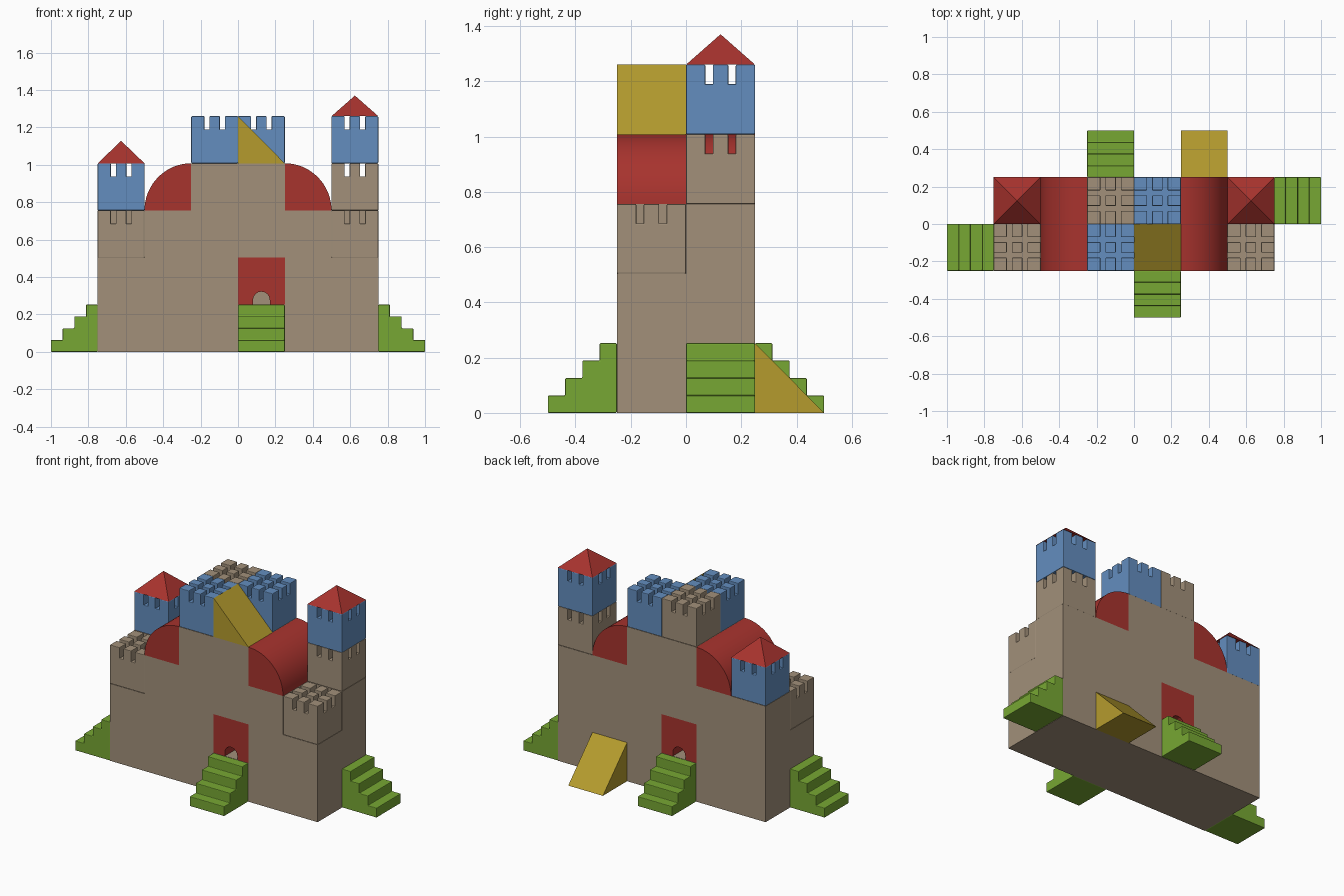
import bpy, bmesh, math
from mathutils import Matrix, Vector

cube = bpy.data.objects.get("Cube")
if cube:
    bpy.data.objects.remove(cube, do_unlink=True)

W = 0.25          # width of one toy block
H = 0.252         # height of one course
SLOT = 0.07       # depth of the battlement slots


def material(name, rgb):
    mat = bpy.data.materials.new(name)
    mat.use_nodes = True
    mat.diffuse_color = (*rgb, 1)
    bsdf = mat.node_tree.nodes["Principled BSDF"]
    bsdf.inputs["Base Color"].default_value = (*rgb, 1)
    bsdf.inputs["Roughness"].default_value = 0.8
    return mat


TAN = material("tan stone", (0.36, 0.28, 0.195))
RED = material("brick red", (0.39, 0.033, 0.027))
BLUE = material("sky blue", (0.126, 0.27, 0.52))
GREEN = material("grass green", (0.185, 0.39, 0.033))
YELLOW = material("mustard yellow", (0.46, 0.33, 0.027))


def finish(name, bm, mat, bevel=0.0, smooth=False):
    bmesh.ops.recalc_face_normals(bm, faces=bm.faces)
    mesh = bpy.data.meshes.new(name)
    bm.to_mesh(mesh)
    bm.free()
    mesh.materials.append(mat)
    obj = bpy.data.objects.new(name, mesh)
    bpy.context.collection.objects.link(obj)
    if bevel:
        mod = obj.modifiers.new("soft edges", "BEVEL")
        mod.width, mod.segments = bevel, 2
    if smooth:
        bpy.ops.object.select_all(action="DESELECT")
        obj.select_set(True)
        bpy.context.view_layer.objects.active = obj
        bpy.ops.object.shade_smooth_by_angle(angle=math.radians(30))
    return obj


def add_box(bm, lo, hi):
    lo, hi = Vector(lo), Vector(hi)
    place = Matrix.Translation((lo + hi) / 2) @ Matrix.Diagonal((*(hi - lo), 1))
    bmesh.ops.create_cube(bm, size=1, matrix=place)


def prism(name, profile, mat, loc, turn=0, depth=W, bevel=0.0, smooth=False):
    """Extrude an upright profile sideways, then turn it about z."""
    bm = bmesh.new()
    face = bm.faces.new([bm.verts.new((u, -depth / 2, z)) for u, z in profile])
    ext = bmesh.ops.extrude_face_region(bm, geom=[face])
    moved = [v for v in ext["geom"] if isinstance(v, bmesh.types.BMVert)]
    bmesh.ops.translate(bm, verts=moved, vec=(0, depth, 0))
    place = Matrix.Translation(loc) @ Matrix.Rotation(math.radians(turn), 4, "Z")
    bmesh.ops.transform(bm, matrix=place, verts=bm.verts)
    return finish(name, bm, mat, bevel, smooth)


def battlement(name, mat, x, y, z):
    """Block with three by three merlons; x, y, z is its lower corner."""
    bm = bmesh.new()
    top = z + H
    add_box(bm, (x, y, z), (x + W, y + W, top - SLOT))
    spans = [(0, 0.07), (0.097, 0.153), (0.18, W)]
    for a, b in spans:
        for c, d in spans:
            add_box(bm, (x + a, y + c, top - SLOT - 0.012), (x + b, y + d, top))
    return finish(name, bm, mat, bevel=0.004)


def roof(name, x, y, z, height):
    bm = bmesh.new()
    place = Matrix.Translation((x + W / 2, y + W / 2, z + height / 2))
    place = place @ Matrix.Rotation(math.pi / 4, 4, "Z")
    bmesh.ops.create_cone(bm, cap_ends=True, segments=4, radius1=W / math.sqrt(2),
                          radius2=0, depth=height, matrix=place)
    return finish(name, bm, RED)


# Main wall, leaving one cell open for each door and lower corners for battlements
bm = bmesh.new()
add_box(bm, (-3 * W, -W, 0), (3 * W, W, H))
add_box(bm, (-3 * W, -W, H), (0, 0, 2 * H))
add_box(bm, (W, -W, H), (3 * W, 0, 2 * H))
add_box(bm, (-3 * W, 0, H), (-W, W, 2 * H))
add_box(bm, (0, 0, H), (3 * W, W, 2 * H))
add_box(bm, (-2 * W, -W, 2 * H), (2 * W, W, 3 * H))
for x in (-3 * W, 2 * W):
    add_box(bm, (x, 0, 2 * H), (x + W, W, 3 * H))
add_box(bm, (-W, -W, 3 * H), (W, W, 4 * H))
finish("castle_wall", bm, TAN)

# Battlement blocks
battlement("right_front_battlement", TAN, -3 * W, -W, 2 * H)
battlement("left_front_battlement", TAN, 2 * W, -W, 2 * H)
battlement("left_tower_base", TAN, 2 * W, 0, 3 * H)
battlement("left_tower_top", BLUE, 2 * W, 0, 4 * H)
battlement("right_tower_top", BLUE, -3 * W, 0, 3 * H)
battlement("keep_front_battlement", BLUE, -W, -W, 4 * H)
battlement("keep_back_battlement_blue", BLUE, 0, 0, 4 * H)
battlement("keep_back_battlement_tan", TAN, -W, 0, 4 * H)

# Pointed tower roofs
roof("left_tower_roof", 2 * W, 0, 5 * H, 0.11)
roof("right_tower_roof", -3 * W, 0, 4 * H, 0.12)

# Quarter-round roofs beside the keep
steps = 16
arc = [(W * math.sin(i * math.pi / 2 / steps), H * math.cos(i * math.pi / 2 / steps))
       for i in range(steps + 1)]
for side, x, turn in (("left", W, 0), ("right", -W, 180)):
    for row, y in (("front", -W / 2), ("back", W / 2)):
        prism(f"{side}_{row}_round_roof", [(0, 0)] + arc, RED,
              (x, y, 3 * H), turn, smooth=True)

# Sloped blocks
wedge = [(0, 0), (W, 0), (0, H)]
prism("keep_wedge", wedge, YELLOW, (0, -W / 2, 4 * H))
prism("back_ramp", wedge, YELLOW, (1.5 * W, W, 0), 90)

# Staircases on all four sides
stairs = [(0, 0), (W, 0)]
for i in range(4):
    z = (i + 1) * H / 4
    stairs += [(W * (4 - i) / 4, z), (W * (3 - i) / 4, z)]
for name, x, y, turn in (("left", 3 * W, W / 2, 0), ("right", -3 * W, -W / 2, 180),
                         ("front", W / 2, -W, -90), ("back", -W / 2, W, 90)):
    prism(f"{name}_stairs", stairs, GREEN, (x, y, 0), turn, bevel=0.004)

# Red door blocks with a small arched opening
arch = [(W / 2 - 0.045 * math.cos(i * math.pi / 8), 0.025 + 0.045 * math.sin(i * math.pi / 8))
        for i in range(9)]
door = [(0, 0), (0.08, 0)] + arch + [(0.17, 0), (W, 0), (W, H), (0, H)]
prism("front_door", door, RED, (0, -W / 2, H))
prism("back_door", door, RED, (-W, W / 2, H))
